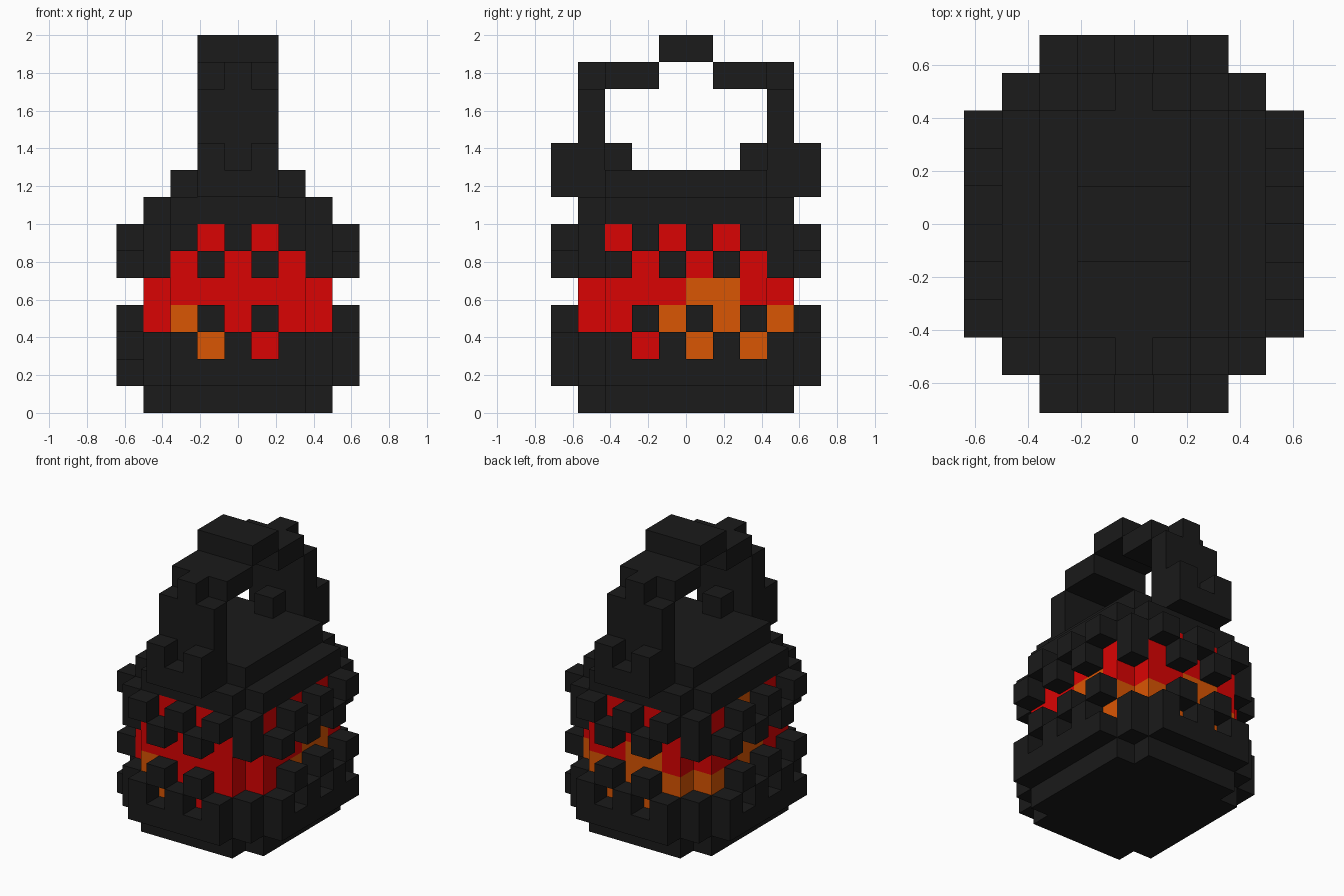
import bpy, bmesh

if "Cube" in bpy.data.objects:
    bpy.data.objects.remove(bpy.data.objects["Cube"], do_unlink=True)

U = 1 / 7  # edge of one block


def material(name, rgb):
    m = bpy.data.materials.new(name)
    m.use_nodes = True
    m.diffuse_color = (*rgb, 1)
    bsdf = m.node_tree.nodes["Principled BSDF"]
    bsdf.inputs["Base Color"].default_value = (*rgb, 1)
    bsdf.inputs["Roughness"].default_value = 0.9
    return m


DARK = material("charcoal", (0.0105, 0.0105, 0.0105))
RED = material("ember red", (0.70, 0.001, 0.001))
ORANGE = material("ember orange", (0.70, 0.092, 0.001))

# Block centres are (x, y, layer): x whole, y at halves, layer counted from the floor
XS = range(-4, 5)
YS = [i + 0.5 for i in range(-5, 5)]


def in_core(x, y):
    x, y = abs(x), abs(y)
    return (x <= 2 and y <= 3.5) or (x <= 3 and y <= 2.5)


def in_outer(x, y):
    x, y = abs(x), abs(y)
    return (x <= 2 and y <= 4.5) or (x <= 3 and y <= 3.5) or (x <= 4 and y <= 2.5)


def disc(test, layers):
    return {(x, y, z) for x in XS for y in YS for z in layers if test(x, y)}


def box(x0, x1, y0, y1, z0, z1):
    """Blocks whose centres lie in the given range, layers z0 to z1 inclusive."""
    return {(x, y, z) for x in XS for y in YS for z in range(z0, z1 + 1)
            if x0 <= x <= x1 and y0 < y < y1}


def both_ends(cells):
    """Add the same blocks turned half way round the z axis."""
    return cells | {(-x, -y, z) for x, y, z in cells}


def lattice(layer, even_front, corners, side_first):
    """Alternating blocks that stand one step outside the core."""
    cells = set()
    for x, y in ((x, y) for x in XS for y in YS):
        if not in_outer(x, y) or in_core(x, y):
            continue
        if abs(y) == 4.5:
            keep = (x % 2 == 0) == even_front
        elif abs(x) == 4:
            keep = ((y if x > 0 else -y) - side_first) % 2 == 0
        else:
            keep = corners
        if keep:
            cells.add((x, y, layer))
    return cells


def core_colour(x, y, z):
    hot = z <= 3 and y > -1
    hot |= z == 4 and ((x == 3 and 0 < y < 2) or (y == 3.5 and x in (0, -1))
                       or (x == -3 and -1 < y < 1))
    hot |= (x, y, z) in {(-2, -3.5, 3), (-1, -3.5, 2), (-3, 0.5, 6)}
    return 1 if hot else 0


parts = {
    "base_plate": disc(in_core, [0]),
    "lower_rim": disc(in_outer, [1]),
    "lower_lattice": lattice(2, True, True, -2.5) | lattice(3, False, False, -1.5),
    "ember_core": disc(in_core, range(2, 7)),
    "upper_lattice": lattice(5, False, True, -2.5) | lattice(6, True, True, -1.5),
    "shoulder": disc(in_core, [7]),
    "lid": box(-2, 2, -3, 3, 8, 8),
    "handle_brackets": both_ends(box(-1, 1, 4, 5, 8, 9) - {(0, 4.5, 9)}),
    "handle_columns": both_ends(box(-1, 1, 3, 4, 8, 11)),
    "handle_pins": both_ends({(0, 2.5, 9)}),
    "handle_arms": both_ends(box(-1, 1, 1, 3, 12, 12) | {(0, 3.5, 12)}),
    "handle_grip": box(-1, 1, -1, 1, 13, 13),
}
solid = set().union(*parts.values())

# Each side of a block: direction and its four corners, counter-clockwise from outside
SIDES = []
for axis in range(3):
    for s in (-1, 1):
        d = [0, 0, 0]
        d[axis] = s
        ring = []
        for a, b in ((-1, -1), (1, -1), (1, 1), (-1, 1))[::s]:
            c = [0, 0, 0]
            c[axis], c[(axis + 1) % 3], c[(axis + 2) % 3] = s / 2, a / 2, b / 2
            ring.append(c)
        SIDES.append((d, ring))


def build(name, cells, mats, colour=None):
    """Make one mesh from the exposed sides of a set of blocks."""
    bm = bmesh.new()
    verts = {}
    for x, y, z in sorted(cells):
        for d, ring in SIDES:
            if (x + d[0], y + d[1], z + d[2]) in solid:
                continue
            quad = []
            for c in ring:
                key = (x + c[0], y + c[1], z + 0.5 + c[2])
                if key not in verts:
                    verts[key] = bm.verts.new([k * U for k in key])
                quad.append(verts[key])
            face = bm.faces.new(quad)
            if colour:
                face.material_index = colour(x, y, z)
    mesh = bpy.data.meshes.new(name)
    bm.to_mesh(mesh)
    bm.free()
    for m in mats:
        mesh.materials.append(m)
    bpy.context.collection.objects.link(bpy.data.objects.new(name, mesh))


for name, cells in parts.items():
    if name == "ember_core":
        build(name, cells, [RED, ORANGE], core_colour)
    else:
        build(name, cells, [DARK])
